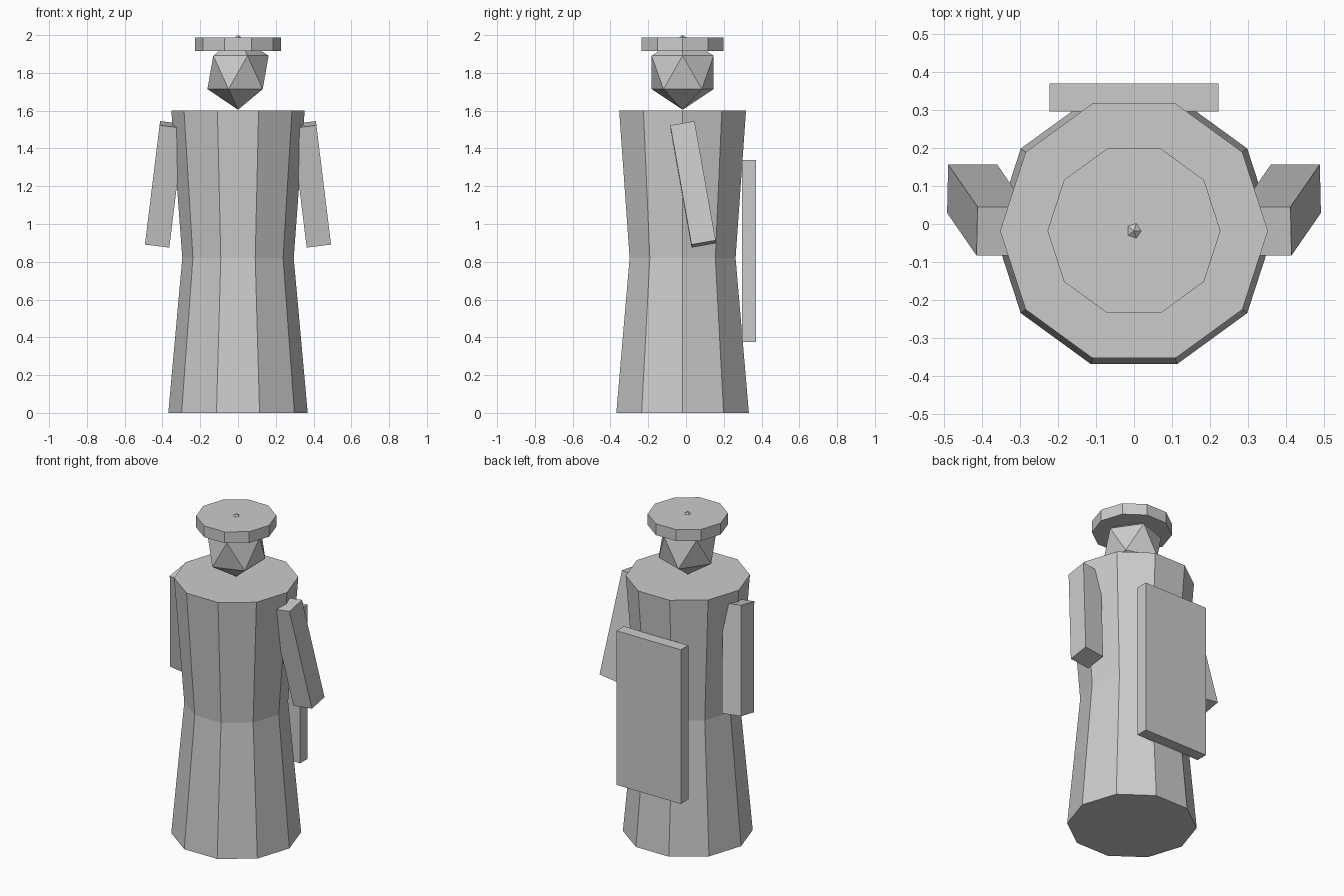
import bpy, bmesh
from math import radians
from mathutils import Matrix, Vector, Euler

if "Cube" in bpy.data.objects:
    bpy.data.objects.remove(bpy.data.objects["Cube"])

CY = -0.018  # y of the body axis


def finish(name, bm):
    mesh = bpy.data.meshes.new(name)
    bmesh.ops.recalc_face_normals(bm, faces=bm.faces[:])
    bm.to_mesh(mesh)
    bm.free()
    obj = bpy.data.objects.new(name, mesh)
    bpy.context.collection.objects.link(obj)
    return obj


def drum(name, r_bottom, r_top, z0, z1):
    """Ten-sided tapered cylinder with corners on the x axis."""
    bm = bmesh.new()
    m = Matrix.Translation((0, CY, (z0 + z1) / 2)) @ Matrix.Rotation(radians(90), 4, 'Z')
    bmesh.ops.create_cone(bm, cap_ends=True, segments=10, radius1=r_bottom,
                          radius2=r_top, depth=z1 - z0, matrix=m)
    return finish(name, bm)


def box(name, centre, size, rot=(0, 0, 0)):
    bm = bmesh.new()
    m = Matrix.LocRotScale(Vector(centre), Euler([radians(a) for a in rot]), Vector(size))
    bmesh.ops.create_cube(bm, size=1, matrix=m)
    return finish(name, bm)


# Robe: flared skirt and widening torso
drum("skirt", 0.369, 0.295, 0.0, 0.82)
drum("torso", 0.295, 0.353, 0.82, 1.6)

# Head: low-poly icosahedron whose tip pokes through the hat
bm = bmesh.new()
bmesh.ops.create_icosphere(bm, subdivisions=1, radius=1, matrix=Matrix.LocRotScale(
    Vector((0, CY, 1.8025)), None, Vector((0.181, 0.193, 0.1975))))
finish("head", bm)

# Flat hat
drum("hat", 0.228, 0.228, 1.916, 1.987)

# Arms, splayed outwards and swung back
for name, s in (("right_arm", 1), ("left_arm", -1)):
    box(name, (s * 0.388, 0.037, 1.21), (0.13, 0.13, 0.646), (10, -s * 7, 0))

# Panel on the back
box("back_panel", (0, 0.333, 0.857), (0.446, 0.074, 0.966))
